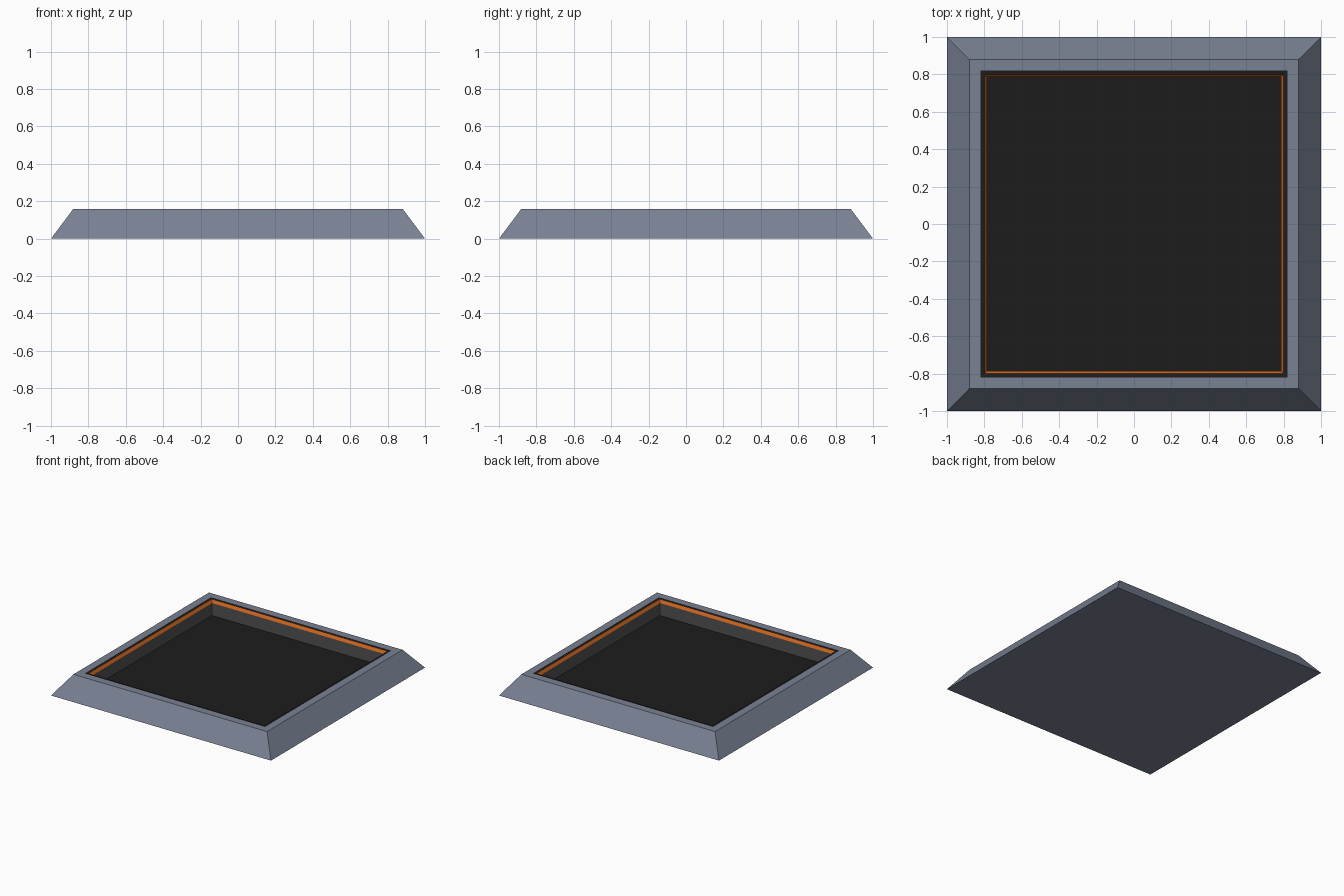
import bpy
import bmesh

if "Cube" in bpy.data.objects:
    bpy.data.objects.remove(bpy.data.objects["Cube"])


def material(name, rgb):
    m = bpy.data.materials.new(name)
    m.diffuse_color = (*rgb, 1.0)
    m.use_nodes = True
    m.node_tree.nodes["Principled BSDF"].inputs["Base Color"].default_value = m.diffuse_color
    return m


# Materials, in slot order
palette = [
    material("frame_blue_grey", (0.19, 0.22, 0.29)),
    material("black", (0.012, 0.012, 0.012)),
    material("orange", (0.62, 0.13, 0.013)),
    material("wall_grey", (0.085, 0.085, 0.085)),
]
FRAME, BLACK, ORANGE, WALL = range(4)

# Square rings from the outer base, over the rim, down to the recessed floor:
# half width, height, material of the band leading to the next ring
rings = [
    (1.00, 0.00, FRAME),     # sloped outer side
    (0.88, 0.16, FRAME),     # flat rim
    (0.82, 0.16, BLACK),     # black border
    (0.80, 0.158, ORANGE),   # sloped orange trim
    (0.785, 0.135, WALL),    # inner wall
    (0.785, 0.033, BLACK),   # floor
]

bm = bmesh.new()
loops = [
    [bm.verts.new((sx * r, sy * r, z)) for sx, sy in ((-1, -1), (1, -1), (1, 1), (-1, 1))]
    for r, z, _ in rings
]

# Bands between neighbouring rings
for lower, upper, (_, _, slot) in zip(loops, loops[1:], rings):
    for i in range(4):
        j = (i + 1) % 4
        bm.faces.new((lower[i], lower[j], upper[j], upper[i])).material_index = slot

# Recessed floor and underside close the shell
bm.faces.new(loops[-1]).material_index = BLACK
bm.faces.new(loops[0][::-1]).material_index = FRAME
bmesh.ops.recalc_face_normals(bm, faces=bm.faces)

mesh = bpy.data.meshes.new("recessed_tray")
bm.to_mesh(mesh)
bm.free()
for m in palette:
    mesh.materials.append(m)
bpy.context.collection.objects.link(bpy.data.objects.new("recessed_tray", mesh))
